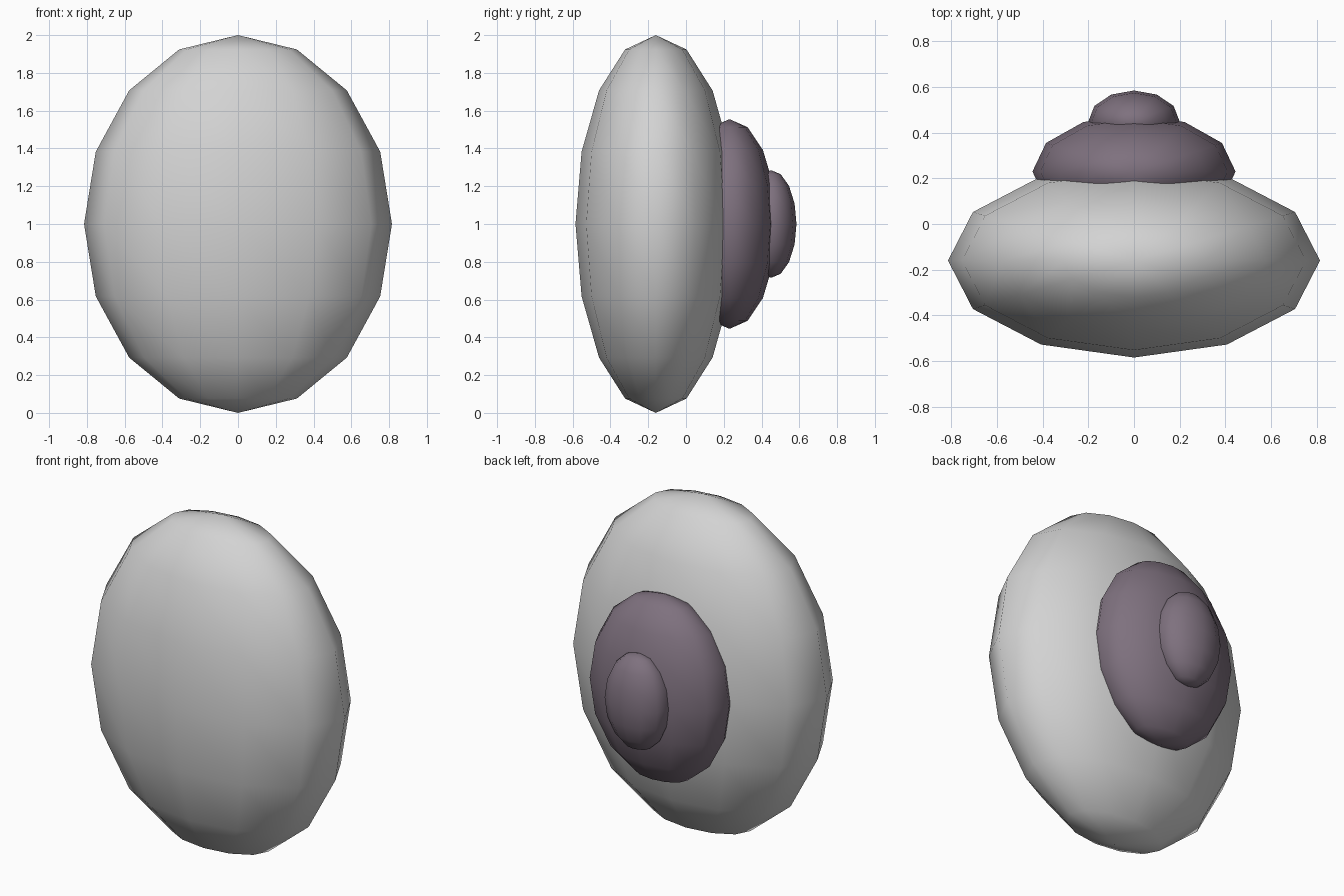
import bpy

cube = bpy.data.objects.get("Cube")
if cube:
    bpy.data.objects.remove(cube, do_unlink=True)


def material(name, color):
    mat = bpy.data.materials.new(name)
    mat.use_nodes = True
    mat.diffuse_color = color
    mat.node_tree.nodes["Principled BSDF"].inputs["Base Color"].default_value = color
    return mat


def ellipsoid(name, y, radii, mat):
    """Low-poly smooth ellipsoid with upright poles, centred at height 1."""
    bpy.ops.mesh.primitive_uv_sphere_add(segments=12, ring_count=8, radius=1,
                                         location=(0, y, 1))
    obj = bpy.context.object
    obj.name = name
    obj.scale = radii
    bpy.ops.object.transform_apply(location=False, rotation=False, scale=True)
    bpy.ops.object.shade_smooth()
    obj.data.materials.append(mat)
    return obj


grey = material("light grey", (0.65, 0.65, 0.65, 1))
purple = material("dusty purple", (0.21, 0.165, 0.21, 1))

# Large body, with a stepped dome and nub behind it
ellipsoid("body", -0.16, (0.815, 0.425, 1.0), grey)
ellipsoid("back_dome", 0.23, (0.445, 0.25, 0.555), purple)
ellipsoid("back_nub", 0.45, (0.2, 0.135, 0.285), purple)
